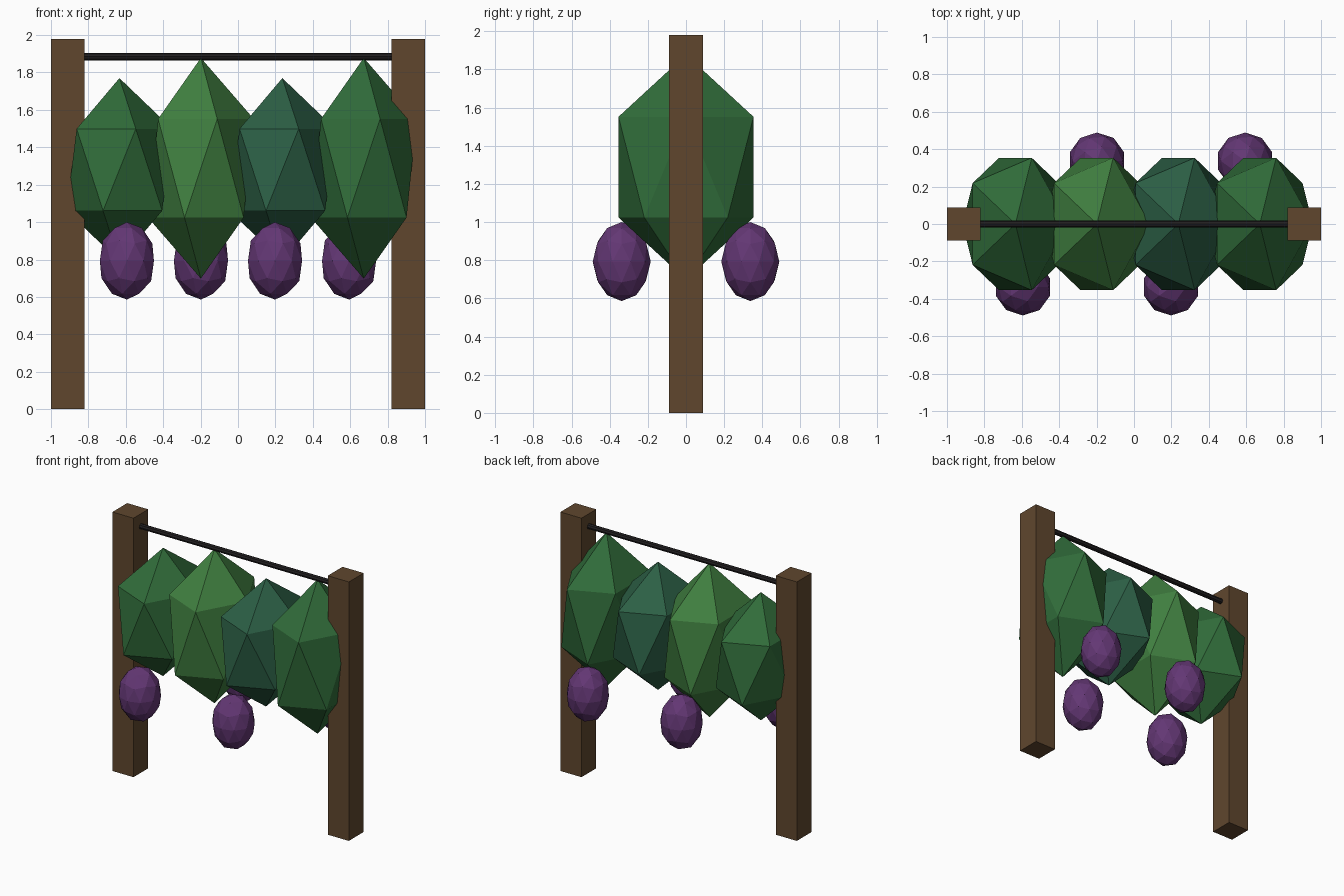
import bpy
import math

if "Cube" in bpy.data.objects:
    bpy.data.objects.remove(bpy.data.objects["Cube"])


def material(name, rgb):
    m = bpy.data.materials.new(name)
    m.diffuse_color = (*rgb, 1)
    m.use_nodes = True
    m.node_tree.nodes["Principled BSDF"].inputs["Base Color"].default_value = m.diffuse_color
    return m


WOOD = material("wood", (0.115, 0.062, 0.027))
WIRE = material("wire", (0.016, 0.014, 0.015))
LEAF = material("leaf", (0.030, 0.150, 0.042))
LIGHT_LEAF = material("light_leaf", (0.052, 0.215, 0.052))
BLUE_LEAF = material("blue_leaf", (0.025, 0.115, 0.060))
GRAPE = material("grape", (0.125, 0.038, 0.175))


def finish(name, scale, mat):
    ob = bpy.context.object
    ob.name = name
    ob.scale = scale
    ob.data.materials.append(mat)
    bpy.ops.object.transform_apply(location=False, rotation=True, scale=True)
    return ob


def ico(name, loc, radii, subdivisions, mat):
    bpy.ops.mesh.primitive_ico_sphere_add(subdivisions=subdivisions, radius=1, location=loc)
    return finish(name, radii, mat)


# End posts
for side, x in (("left", -0.911), ("right", 0.911)):
    bpy.ops.mesh.primitive_cube_add(size=1, location=(x, 0, 0.99))
    finish(f"{side}_post", (0.178, 0.178, 1.98), WOOD)

# Trellis wire between the posts
bpy.ops.mesh.primitive_cylinder_add(vertices=8, radius=0.02, depth=1.66,
                                    location=(0, 0, 1.885),
                                    rotation=(0, math.pi / 2, 0))
finish("trellis_wire", (1, 1, 1), WIRE)

# Leaf clumps, alternately short and tall
for i, mat in enumerate((LEAF, LIGHT_LEAF, BLUE_LEAF, LEAF)):
    tall = i % 2
    ico(f"leaf_clump_{i + 1}", (-0.634 + 0.4355 * i, 0, 1.288 if tall else 1.28),
        (0.316, 0.416, 0.59 if tall else 0.49), 1, mat)

# Grape bunches, alternately in front and behind
for i in range(4):
    y = 0.337 if i % 2 else -0.337
    ico(f"grape_bunch_{i + 1}", (-0.594 + 0.396 * i, y, 0.793),
        (0.152, 0.152, 0.207), 2, GRAPE)
